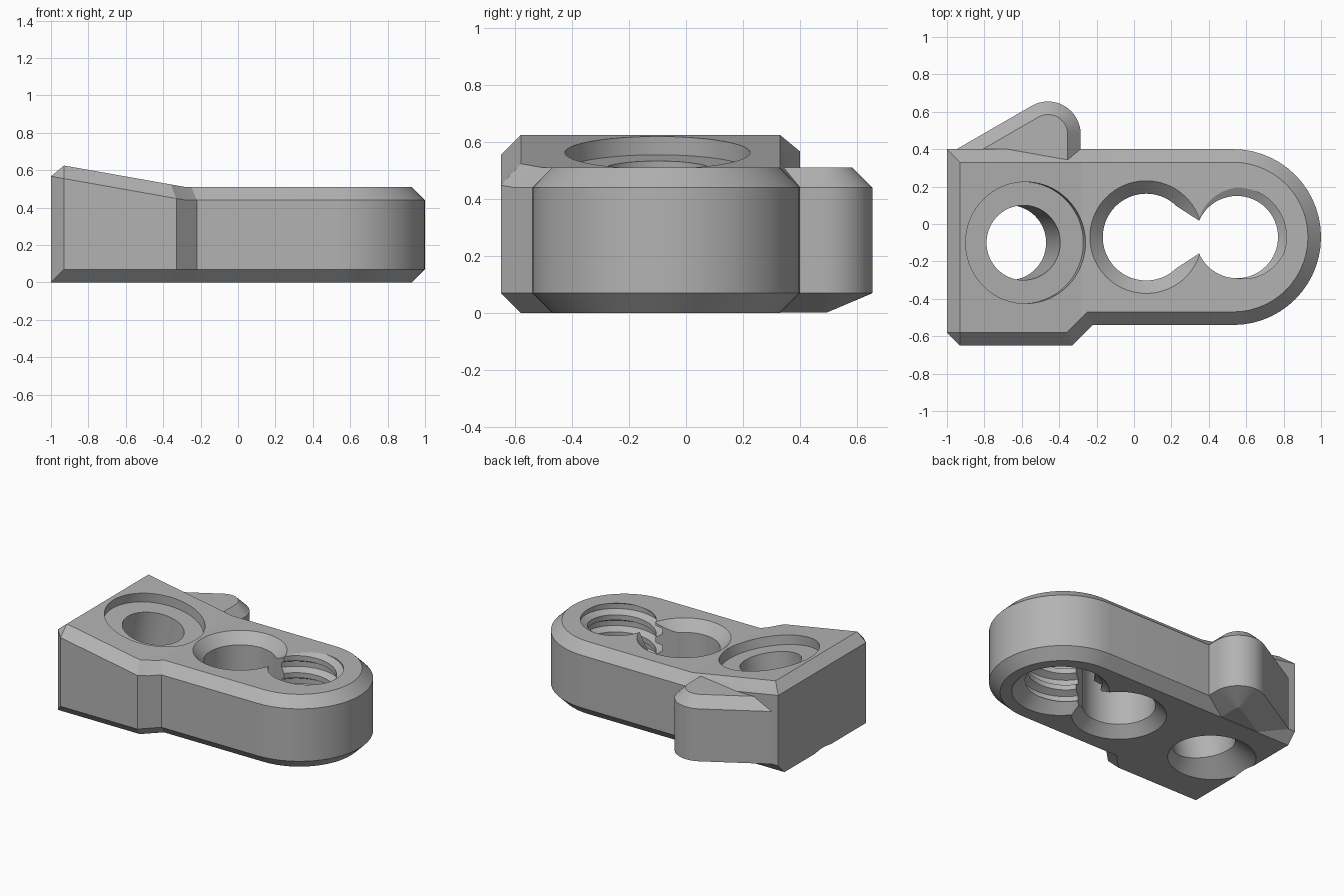
import bpy, bmesh
from math import cos, sin, pi, radians
from mathutils import Matrix, Vector

if "Cube" in bpy.data.objects:
    bpy.data.objects.remove(bpy.data.objects["Cube"])

grey = bpy.data.materials.new("plain grey")
grey.use_nodes = True
grey.diffuse_color = (0.45, 0.45, 0.45, 1)
grey.node_tree.nodes["Principled BSDF"].inputs["Base Color"].default_value = grey.diffuse_color

BEVEL = 0.07
TOP = 0.51
MID_Y = -0.07


def finish(name, bm):
    """Turn a bmesh into a linked object."""
    bmesh.ops.remove_doubles(bm, verts=bm.verts, dist=1e-5)
    bmesh.ops.recalc_face_normals(bm, faces=bm.faces)
    mesh = bpy.data.meshes.new(name)
    bm.to_mesh(mesh)
    bm.free()
    mesh.materials.append(grey)
    obj = bpy.data.objects.new(name, mesh)
    bpy.context.collection.objects.link(obj)
    return obj


def loft(rings):
    """Skin a stack of equal rings and cap both ends."""
    bm = bmesh.new()
    rows = [[bm.verts.new(p) for p in ring] for ring in rings]
    n = len(rows[0])
    for low, high in zip(rows, rows[1:]):
        for i in range(n):
            j = (i + 1) % n
            bm.faces.new((low[i], low[j], high[j], high[i]))
    bm.faces.new(rows[0][::-1])
    bm.faces.new(rows[-1])
    return bm


def arc(cx, cy, r, start, end, steps):
    angles = [radians(start + (end - start) * i / steps) for i in range(steps + 1)]
    return [(cx + r * cos(a), cy + r * sin(a)) for a in angles]


def lathe(name, profile, matrix, sides=72):
    """Turned solid from (radius, height) pairs."""
    bm = loft([[(x, y, z) for x, y in arc(0, 0, r, 0, 360, sides)[:-1]] for r, z in profile])
    bm.transform(matrix)
    return finish(name, bm)


def combine(target, tool, operation):
    mod = target.modifiers.new(operation.lower(), "BOOLEAN")
    mod.operation, mod.solver, mod.object = operation, "EXACT", tool
    bpy.context.view_layer.objects.active = target
    bpy.ops.object.modifier_apply(modifier=mod.name)
    bpy.data.objects.remove(tool)


# Plate outline: wide square end, notch, rounded far end
def plate_ring(z, inset, end_inset, corner):
    b = inset
    left = -1 + end_inset
    points = [(left, -0.58), (-0.93 if corner else left, -0.65 + b),
              (-0.33 - 0.42 * b, -0.65 + b), (-0.22 - 0.42 * b, -0.54 + b)]
    points += arc(0.53, MID_Y, 0.47 - b, -90, 90, 28)
    points += [(left, 0.40 - b)]
    return [(x, y, z) for x, y in points]


bm = loft([plate_ring(0, BEVEL, 0, False), plate_ring(BEVEL, 0, 0, True),
           plate_ring(TOP - BEVEL, 0, 0, True), plate_ring(TOP, BEVEL, BEVEL, False)])
bmesh.ops.remove_doubles(bm, verts=bm.verts, dist=1e-5)

# Ramp the top up toward the square end
RAMP_X = -0.28
bmesh.ops.bisect_plane(bm, geom=bm.verts[:] + bm.edges[:] + bm.faces[:],
                       plane_co=(RAMP_X, 0, 0), plane_no=(1, 0, 0))
for v in bm.verts:
    if v.co.z > 0.3:
        v.co.z += max(0, RAMP_X - v.co.x) * 0.177
plate = finish("mounting_plate", bm)


# Rounded side lug
def lug_ring(z, inset):
    r = 0.175 - inset
    cx, cy = -0.46, 0.48
    points = arc(cx, cy, r, 0, 120, 16)
    tx, ty = points[-1]
    points += [(tx - 0.47 * cos(pi / 6), ty - 0.47 * sin(pi / 6)), (-0.9, 0.15), (cx + r, 0.15)]
    return [(x, y, z) for x, y in points]


lug = finish("side_lug", loft([lug_ring(0.002, 0.16), lug_ring(BEVEL, 0),
                               lug_ring(TOP - BEVEL, 0), lug_ring(TOP, BEVEL)]))
combine(plate, lug, "UNION")

# Tilted counterbored hole with a countersunk underside
tilt = Matrix.Translation((-0.58, -0.10, 0.563)) @ Matrix.Rotation(radians(10), 4, "Y")
tilted_hole = lathe("tilted_hole", [(0.47, -0.77), (0.2, -0.5), (0.2, -0.065),
                                    (0.325, -0.065), (0.325, 0.3)], tilt)
combine(plate, tilted_hole, "DIFFERENCE")

# Plain hole, countersunk on both sides
plain_hole = lathe("plain_hole", [(0.4, -0.1), (0.232, BEVEL), (0.232, TOP - BEVEL), (0.4, TOP + 0.1)],
                   Matrix.Translation((0.065, MID_Y, 0)))
combine(plate, plain_hole, "DIFFERENCE")

# Narrowing slot between the two holes
side = [(0.19, 0.19), (0.36, 0.08), (0.44, 0.03)]
wedge = [(x, MID_Y - h) for x, h in side] + [(x, MID_Y + h) for x, h in side[::-1]]
slot = finish("slot", loft([[(x, y, z) for x, y in wedge] for z in (-0.2, 0.8)]))
combine(plate, slot, "DIFFERENCE")


# Threaded hole: a helical grid whose seam joins one turn higher
def thread(name, center, pitch, turns, sides=64):
    profile = [(0.0, 0.22), (0.3, 0.22), (0.5, 0.265), (0.8, 0.265)]
    n = len(profile)
    bm = bmesh.new()
    grid = []
    for k in range(n * turns):
        frac, r = profile[k % n]
        row = []
        for i in range(sides):
            a = 2 * pi * i / sides
            z = (k // n + frac + i / sides) * pitch
            row.append(bm.verts.new(center + Vector((r * cos(a), r * sin(a), z))))
        grid.append(row)
    for k in range(n * turns - 1):
        for i in range(sides):
            if i < sides - 1:
                bm.faces.new((grid[k][i], grid[k][i + 1], grid[k + 1][i + 1], grid[k + 1][i]))
            elif k + n + 1 < n * turns:
                bm.faces.new((grid[k][i], grid[k + n][0], grid[k + n + 1][0], grid[k + 1][i]))
    # Close the two ragged ends onto poles
    rim = [e for e in bm.edges if e.is_boundary]
    height = pitch * (turns + 1)
    poles = [bm.verts.new(center + Vector((0, 0, z))) for z in (0, height)]
    for e in rim:
        upper = (e.verts[0].co.z - center.z) > height / 2
        bm.faces.new((e.verts[0], e.verts[1], poles[upper]))
    return finish(name, bm)


threaded_hole = thread("threaded_hole", Vector((0.55, MID_Y, -0.3)), 0.12, 9)
combine(plate, threaded_hole, "DIFFERENCE")
thread_entry = lathe("thread_entry", [(0.41, -0.1), (0.21, 0.1)], Matrix.Translation((0.55, MID_Y, 0)))
combine(plate, thread_entry, "DIFFERENCE")

# Smooth the rounds, keep the bevels crisp
for obj in bpy.context.selected_objects:
    obj.select_set(False)
plate.select_set(True)
bpy.context.view_layer.objects.active = plate
bpy.ops.object.shade_smooth_by_angle(angle=0.15)
